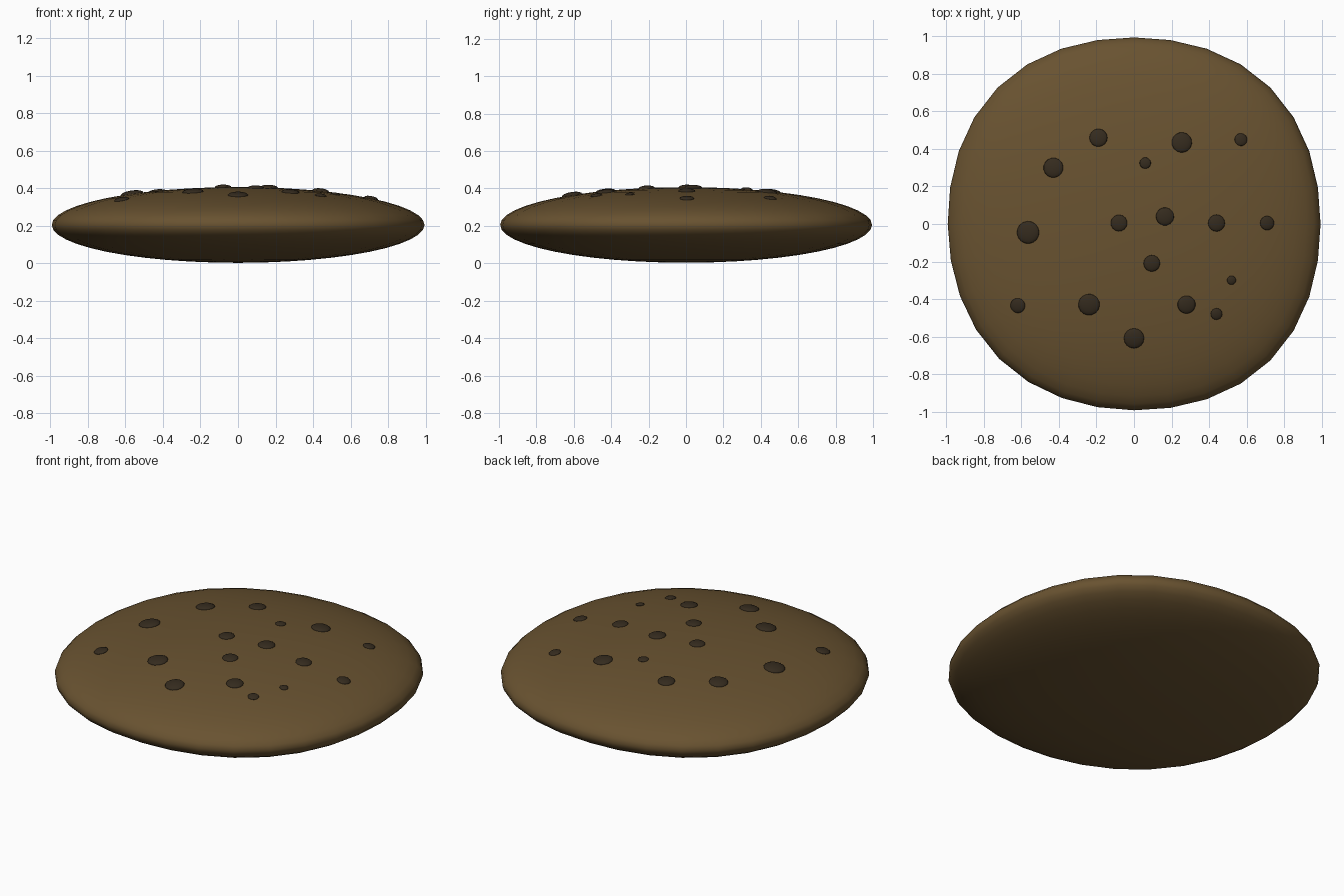
import bpy, math
from mathutils import Vector

if "Cube" in bpy.data.objects:
    bpy.data.objects.remove(bpy.data.objects["Cube"])

RZ, CZ = 0.202, 0.205


def material(name, color):
    m = bpy.data.materials.new(name)
    m.diffuse_color = (*color, 1)
    m.use_nodes = True
    m.node_tree.nodes["Principled BSDF"].inputs["Base Color"].default_value = m.diffuse_color
    return m


dough = material("dough", (0.14, 0.085, 0.03))
chocolate = material("chocolate", (0.035, 0.024, 0.013))


def radius(a):
    # slightly squarish hand-pressed outline
    return 1.012 - 0.017 * math.cos(4 * a) - 0.012 * max(0, math.cos(a - math.radians(225))) ** 6


def surface_z(x, y):
    r = math.hypot(x, y) / radius(math.atan2(y, x))
    return CZ + RZ * math.sqrt(1 - r * r)


# cookie body: flattened sphere with a wobbly rim
bpy.ops.mesh.primitive_uv_sphere_add(segments=32, ring_count=24, radius=1)
cookie = bpy.context.object
cookie.name = "cookie_body"
for v in cookie.data.vertices:
    s = radius(math.atan2(v.co.y, v.co.x))
    v.co = Vector((v.co.x * s, v.co.y * s, v.co.z * RZ + CZ))
cookie.data.materials.append(dough)
bpy.ops.object.shade_smooth()

# chocolate chips: x, y, radius
chips = [(-0.19, 0.46, .048), (0.255, 0.435, .054), (0.57, 0.45, .034),
         (-0.43, 0.30, .053), (0.06, 0.325, .03), (-0.565, -0.045, .06),
         (-0.08, 0.005, .044), (0.165, 0.04, .048), (0.44, 0.005, .045),
         (0.71, 0.005, .038), (0.095, -0.21, .044), (0.52, -0.30, .024),
         (-0.62, -0.435, .04), (-0.24, -0.43, .057), (0.28, -0.43, .048),
         (0.44, -0.48, .031), (0.0, -0.61, .054)]
for i, (x, y, r) in enumerate(chips):
    z = surface_z(x, y)
    normal = Vector((x, y, (z - CZ) / RZ ** 2))
    bpy.ops.mesh.primitive_uv_sphere_add(
        segments=16, ring_count=10, radius=1, location=(x, y, z),
        rotation=normal.to_track_quat('Z', 'Y').to_euler())
    chip = bpy.context.object
    chip.name = f"chocolate_chip_{i + 1}"
    chip.scale = (r, r, 0.25 * r + 0.003)
    chip.data.materials.append(chocolate)
    bpy.ops.object.shade_smooth()
